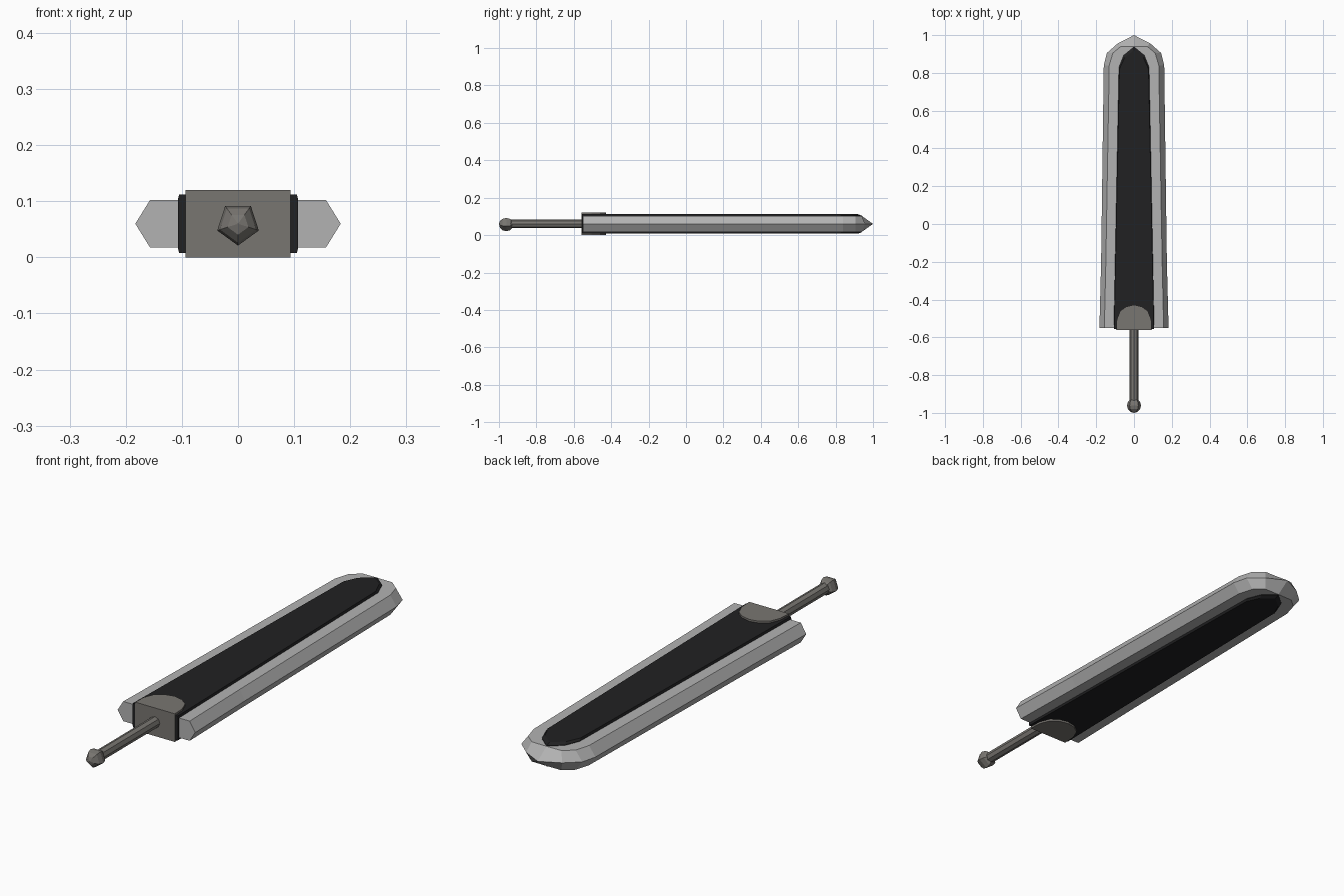
import bpy, bmesh, math

if "Cube" in bpy.data.objects:
    bpy.data.objects.remove(bpy.data.objects["Cube"])

ZC = 0.06  # mid-plane height of the sword


def material(name, rgb):
    m = bpy.data.materials.new(name)
    m.diffuse_color = (*rgb, 1)
    m.use_nodes = True
    m.node_tree.nodes["Principled BSDF"].inputs["Base Color"].default_value = m.diffuse_color
    return m


def loft(name, rings, mat):
    """Skin a list of equal-length point rings and cap both ends."""
    bm = bmesh.new()
    loops = [[bm.verts.new(p) for p in ring] for ring in rings]
    n = len(loops[0])
    for a, b in zip(loops, loops[1:]):
        for i in range(n):
            j = (i + 1) % n
            bm.faces.new((a[i], a[j], b[j], b[i]))
    bm.faces.new(loops[0])
    bm.faces.new(loops[-1])
    bmesh.ops.remove_doubles(bm, verts=bm.verts, dist=1e-5)
    bmesh.ops.recalc_face_normals(bm, faces=bm.faces)
    mesh = bpy.data.meshes.new(name)
    bm.to_mesh(mesh)
    bm.free()
    mesh.materials.append(mat)
    ob = bpy.data.objects.new(name, mesh)
    bpy.context.collection.objects.link(ob)
    return ob


def plate(name, layers, mat):
    """Stack half outlines (last point on x = 0), mirrored across x."""
    rings = []
    for half, dz in layers:
        full = half + [(-x, y) for x, y in reversed(half[:-1])]
        rings.append([(x, y, ZC + dz) for x, y in full])
    return loft(name, rings, mat)


def lathe(name, profile, sides, mat):
    """Turn (y, radius) pairs around the long axis."""
    angles = [2 * math.pi * i / sides - math.pi / 2 for i in range(sides)]
    return loft(name, [[(r * math.cos(a), y, ZC + r * math.sin(a)) for a in angles]
                       for y, r in profile], mat)


steel = material("steel", (0.45, 0.45, 0.45))
black = material("black", (0.015, 0.015, 0.016))
bronze = material("grey_metal", (0.19, 0.18, 0.165))

# Blade: sharp edge outline in the middle, narrower flat faces above and below
edge = [(0.183, -0.55), (0.174, -0.2), (0.160, 0.84), (0.144, 0.905), (0.085, 0.957), (0, 1.0)]
flat = [(0.157, -0.55), (0.149, -0.2), (0.131, 0.84), (0.112, 0.905), (0.070, 0.94), (0, 0.941)]
plate("blade", [(flat, -0.042), (edge, 0), (flat, 0.042)], steel)

# Dark inlay running through the blade
inlay = [(0.107, -0.557), (0.080, 0.83), (0.054, 0.895), (0, 0.94)]
inlay_top = [(0.105, -0.557), (0.077, 0.82), (0.050, 0.88), (0, 0.92)]
plate("blade_inlay", [(inlay_top, -0.052), (inlay, -0.044),
                      (inlay, 0.044), (inlay_top, 0.052)], black)

# Guard block with arched front
guard = [(0.094, -0.56), (0.091, -0.505), (0.073, -0.46), (0.040, -0.437), (0, -0.428)]
plate("guard", [(guard, -0.06), (guard, 0.06)], bronze)

# Grip and five-sided pommel
lathe("grip", [(-0.95, 0.023), (-0.54, 0.023)], 8, bronze)
R = 0.039
lathe("pommel", [(-0.961 - R * math.cos(math.pi * k / 6), R * math.sin(math.pi * k / 6))
                 for k in range(1, 6)] and
      [(-0.961 - R * math.cos(t), max(R * math.sin(t), 0.0005))
       for t in (math.pi * k / 6 for k in range(7))], 5, bronze)
